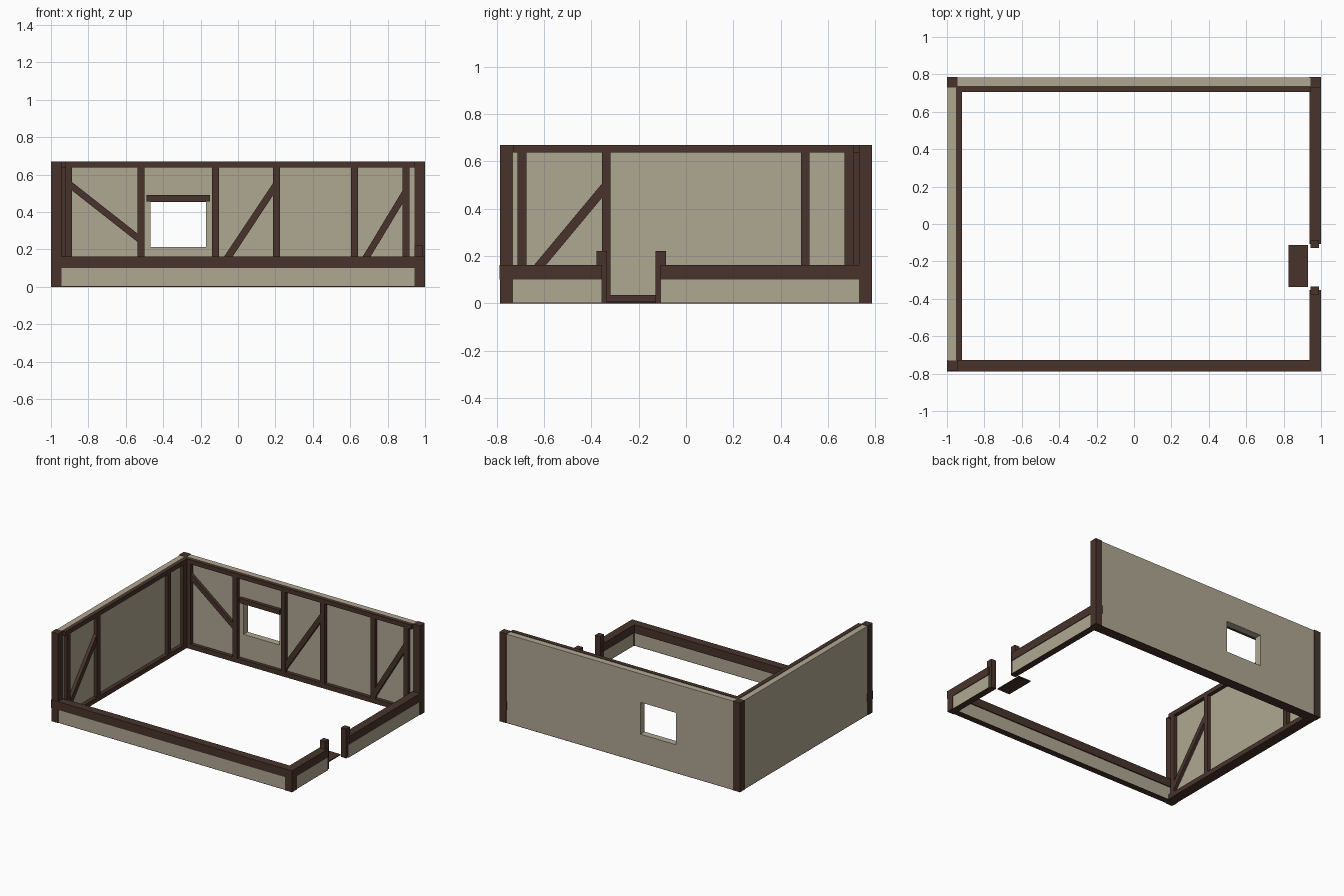
import bpy

cube = bpy.data.objects.get("Cube")
if cube:
    bpy.data.objects.remove(cube)


def material(name, rgb):
    m = bpy.data.materials.new(name)
    m.use_nodes = True
    col = (*rgb, 1)
    m.diffuse_color = col
    bsdf = m.node_tree.nodes["Principled BSDF"]
    bsdf.inputs["Base Color"].default_value = col
    bsdf.inputs["Roughness"].default_value = 0.9
    return m


TIMBER = material("dark timber", (0.065, 0.034, 0.025))
PLASTER = material("beige plaster", (0.43, 0.39, 0.29))


def sheared_box(name, mat, x, y, z0, z1):
    """Box from x and y ranges; z0, z1 are (bottom, top) pairs at the low and high
    end of the longer horizontal side, so unequal pairs give a sloping brace."""
    along_x = x[1] - x[0] > y[1] - y[0]
    verts = []
    for i in (0, 1):
        for j in (0, 1):
            for k in (0, 1):
                end = i if along_x else j
                verts.append((x[i], y[j], (z0, z1)[end][k]))
    faces = [(0, 1, 3, 2), (4, 6, 7, 5), (0, 4, 5, 1),
             (2, 3, 7, 6), (0, 2, 6, 4), (1, 5, 7, 3)]
    mesh = bpy.data.meshes.new(name)
    mesh.from_pydata(verts, [], faces)
    mesh.materials.append(mat)
    obj = bpy.data.objects.new(name, mesh)
    bpy.context.collection.objects.link(obj)
    return obj


def box(name, mat, x, y, z):
    return sheared_box(name, mat, x, y, z, z)


H = 0.67       # full wall height
RAIL = 0.637   # underside of top rails
SILL = 0.036   # top of floor sills
W = 0.037      # stud width
BACK = (0.706, 0.737)      # depth of back wall framing
LEFT = (-0.952, -0.92)     # depth of left wall framing
OUT_X, IN_X = 1.0, 0.943
OUT_Y, IN_Y = 0.787, 0.731

# Corner posts, the front right one cut low
for name, sx, sy, top in (("back_left", -1, 1, H), ("back_right", 1, 1, H),
                          ("front_left", -1, -1, H), ("front_right", 1, -1, 0.16)):
    box(name + "_corner_post", TIMBER, sorted((sx * IN_X, sx * OUT_X)),
        sorted((sy * IN_Y, sy * OUT_Y)), (0, top))

# Back wall plaster around the window opening
WIN_X, WIN_Z = (-0.467, -0.17), (0.213, 0.452)
by = (0.733, 0.783)
box("back_wall_left_panel", PLASTER, (-IN_X, WIN_X[0]), by, (0.004, H - 0.003))
box("back_wall_right_panel", PLASTER, (WIN_X[1], IN_X), by, (0.004, H - 0.003))
box("back_wall_below_window", PLASTER, WIN_X, by, (0.004, WIN_Z[0]))
box("back_wall_above_window", PLASTER, WIN_X, by, (WIN_Z[1], H - 0.003))

# Back wall framing
span = (-IN_X, IN_X)
box("back_top_rail", TIMBER, span, BACK, (RAIL, H))
box("back_floor_sill", TIMBER, span, BACK, (0, SILL))
box("back_base", TIMBER, span, by, (0, 0.004))
for i, x in enumerate((-0.925, -0.538, -0.139, 0.188, 0.605, 0.88)):
    box(f"back_stud_{i + 1}", TIMBER, (x, x + W), BACK, (SILL, RAIL))
box("window_lintel", TIMBER, (-0.488, -0.15), BACK, (0.455, 0.49))
for i, (x, z0, z1) in enumerate((((-0.888, -0.538), (0.515, 0.56), (0.24, 0.285)),
                                 ((-0.102, 0.188), (0.05, 0.12), (0.49, 0.555)),
                                 ((0.642, 0.88), (0.05, 0.12), (0.445, 0.515)))):
    sheared_box(f"back_brace_{i + 1}", TIMBER, x, (0.71, 0.737), z0, z1)

# Left wall plaster and framing
span = (-IN_Y, IN_Y)
box("left_wall_panel", PLASTER, (-0.996, -0.948), span, (0.004, H - 0.003))
box("left_top_rail", TIMBER, LEFT, span, (RAIL, H))
box("left_floor_sill", TIMBER, LEFT, span, (0, SILL))
box("left_base", TIMBER, (-0.996, -0.948), span, (0, 0.004))
for i, y in enumerate((-0.712, -0.356, 0.485, 0.67)):
    box(f"left_stud_{i + 1}", TIMBER, LEFT, (y, y + W), (SILL, RAIL))
sheared_box("left_brace", TIMBER, (-0.952, -0.924), (-0.677, -0.356),
            (0.06, 0.12), (0.445, 0.505))

# Low walls: plaster base, bottom plate and capping beam
def low_wall(name, x, y, cap_x, cap_y):
    box(name + "_base", TIMBER, x, y, (0, 0.004))
    box(name + "_plaster", PLASTER, x, y, (0.004, 0.1))
    box(name + "_cap_beam", TIMBER, cap_x, cap_y, (0.1, 0.162))


low_wall("front_low_wall", (-IN_X, IN_X), (-0.782, -0.735),
         (-1, 1), (-0.789, -0.727))
low_wall("right_low_wall_front", (0.946, 0.995), (-IN_Y, -0.354),
         (0.938, 1.0), (-0.787, -0.354))
low_wall("right_low_wall_back", (0.946, 0.995), (-0.108, IN_Y),
         (0.938, 1.0), (-0.108, 0.787))

# Doorway jambs and threshold plate
for name, y in (("front", (-0.378, -0.334)), ("back", (-0.128, -0.085))):
    box(f"door_jamb_{name}", TIMBER, (0.945, 0.988), y, (0, 0.221))
box("door_threshold", TIMBER, (0.825, 0.93), (-0.338, -0.112), (0.003, 0.01))
